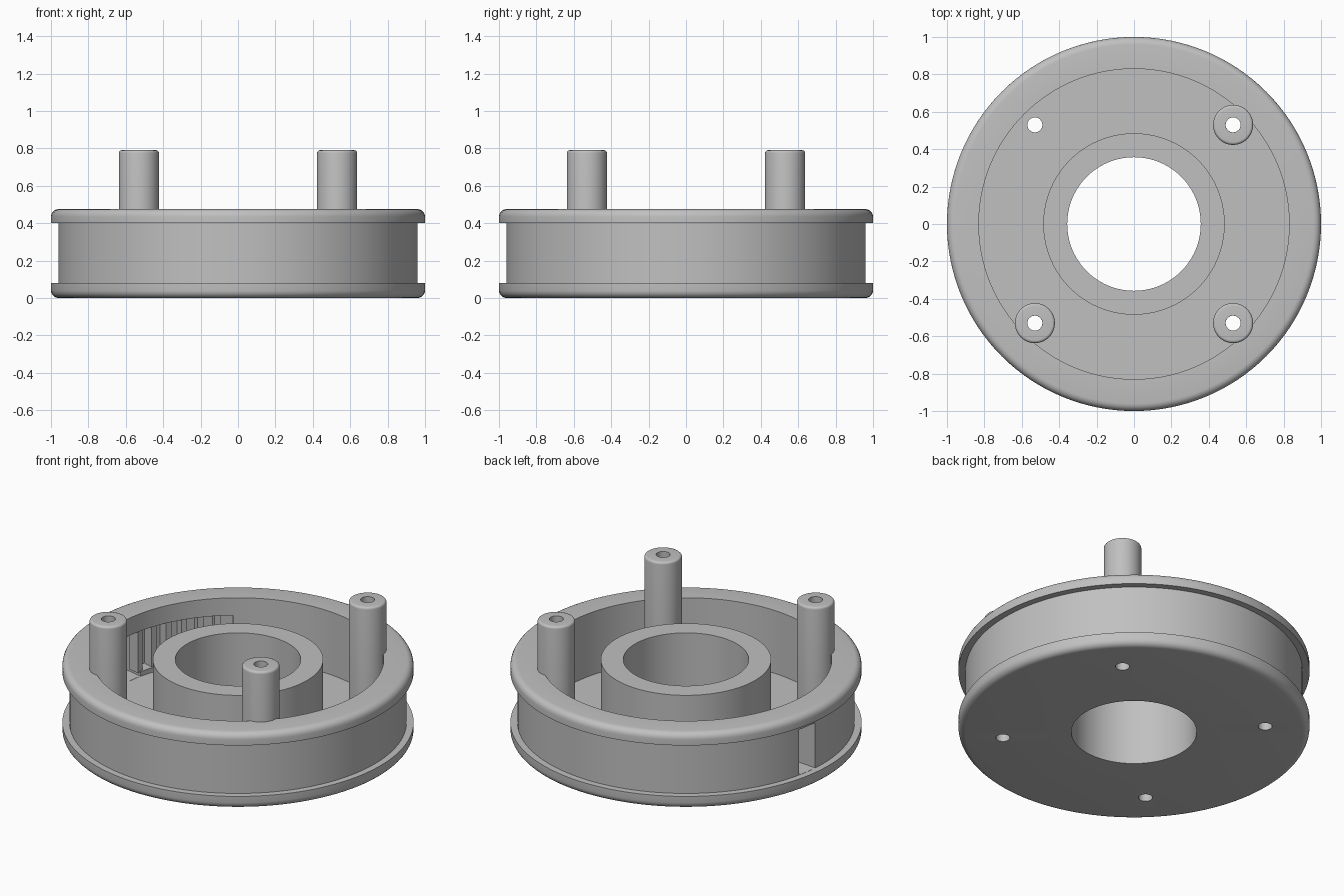
import bpy, bmesh, math
from math import cos, sin, pi, radians

old = bpy.data.objects.get("Cube")
if old:
    bpy.data.objects.remove(old, do_unlink=True)

# Single plain grey plastic
grey = bpy.data.materials.new("grey plastic")
grey.use_nodes = True
grey.diffuse_color = (0.53, 0.53, 0.53, 1)
grey.node_tree.nodes["Principled BSDF"].inputs["Base Color"].default_value = (0.53, 0.53, 0.53, 1)


def lathe(name, profile, steps, a0=0, a1=360, center=(0, 0)):
    """Sweep a closed (radius, z) profile around z, capping partial sweeps."""
    bm = bmesh.new()
    full = a1 - a0 == 360
    count = steps if full else steps + 1
    rings = []
    for i in range(count):
        a = radians(a0 + (a1 - a0) * i / steps)
        rings.append([bm.verts.new((r * cos(a), r * sin(a), z)) for r, z in profile])
    n = len(profile)
    for i in range(steps):
        p, q = rings[i], rings[(i + 1) % count]
        for j in range(n):
            k = (j + 1) % n
            bm.faces.new((p[j], q[j], q[k], p[k]))
    if not full:
        bm.faces.new(rings[0])
        bm.faces.new(rings[-1])
    bmesh.ops.recalc_face_normals(bm, faces=bm.faces)
    mesh = bpy.data.meshes.new(name)
    bm.to_mesh(mesh)
    bm.free()
    mesh.materials.append(grey)
    ob = bpy.data.objects.new(name, mesh)
    ob.location = (*center, 0)
    bpy.context.collection.objects.link(ob)
    return ob


def arc_block(name, r0, r1, z0, z1, a0, a1):
    steps = max(2, int(a1 - a0) // 2)
    return lathe(name, [(r0, z0), (r1, z0), (r1, z1), (r0, z1)], steps, a0, a1)


def corner(r, z, size, start):
    """Quarter-round profile corner about (r, z)."""
    return [(r + size * cos(radians(start + t)), z + size * sin(radians(start + t)))
            for t in range(0, 91, 18)]


def rod(name, radius, z0, z1, center):
    bpy.ops.mesh.primitive_cylinder_add(vertices=32, radius=radius, depth=z1 - z0,
                                        location=(*center, (z0 + z1) / 2))
    ob = bpy.context.object
    ob.name = name
    return ob


def cut(target, cutters):
    bpy.context.view_layer.objects.active = target
    for c in cutters:
        c.hide_render = True
        mod = target.modifiers.new("cut", "BOOLEAN")
        mod.operation, mod.solver, mod.object = "DIFFERENCE", "EXACT", c
        bpy.ops.object.modifier_apply(modifier=mod.name)
        bpy.data.objects.remove(c, do_unlink=True)


def smooth(ob):
    bpy.ops.object.select_all(action="DESELECT")
    ob.select_set(True)
    bpy.context.view_layer.objects.active = ob
    bpy.ops.object.shade_smooth_by_angle(angle=radians(30))


# Spool body: floor, two rounded flanges, outer wall and centre tube
TOP, FLOOR, LOW, HIGH = 0.475, 0.08, 0.08, 0.4
WALL, INNER, EDGE = 0.96, 0.83, 0.04
profile = [(0.357, 0)]
profile += corner(1 - EDGE, EDGE, EDGE, -90)
profile += [(1, LOW), (WALL, LOW), (WALL, HIGH), (1, HIGH)]
profile += corner(1 - EDGE, TOP - EDGE, EDGE, 0)
profile += [(INNER, TOP), (INNER, FLOOR), (0.485, FLOOR), (0.485, TOP), (0.357, TOP)]
body = lathe("spool_body", profile, 128)

# Screw holes, exit slot through the wall, and the recess behind it
P = 0.53
corners = [(x, y) for x in (-P, P) for y in (-P, P)]
cutters = [rod("hole_cutter", 0.04, -0.1, 0.2, c) for c in corners]
cutters.append(arc_block("slot_cutter", 0.8, 1.05, 0.081, 0.365, 167, 175))
cutters.append(arc_block("recess_cutter", 0.8, 0.905, 0.11, 0.365, 127, 168))
cut(body, cutters)
smooth(body)

# Gripping ribs standing in the recess
for i in range(6):
    a = 133 + 6.7 * i
    arc_block("grip_rib", 0.84, 0.915, 0.1, 0.37, a - 1.2, a + 1.2)

# Three hollow posts; the corner beside the recess has only its hole
for x, y in corners:
    if x < 0 < y:
        continue
    post = [(0.04, 0.075), (0.107, 0.075)] + corner(0.092, 0.775, 0.015, 0) + [(0.04, 0.79)]
    smooth(lathe("screw_post", post, 48, center=(x, y)))
